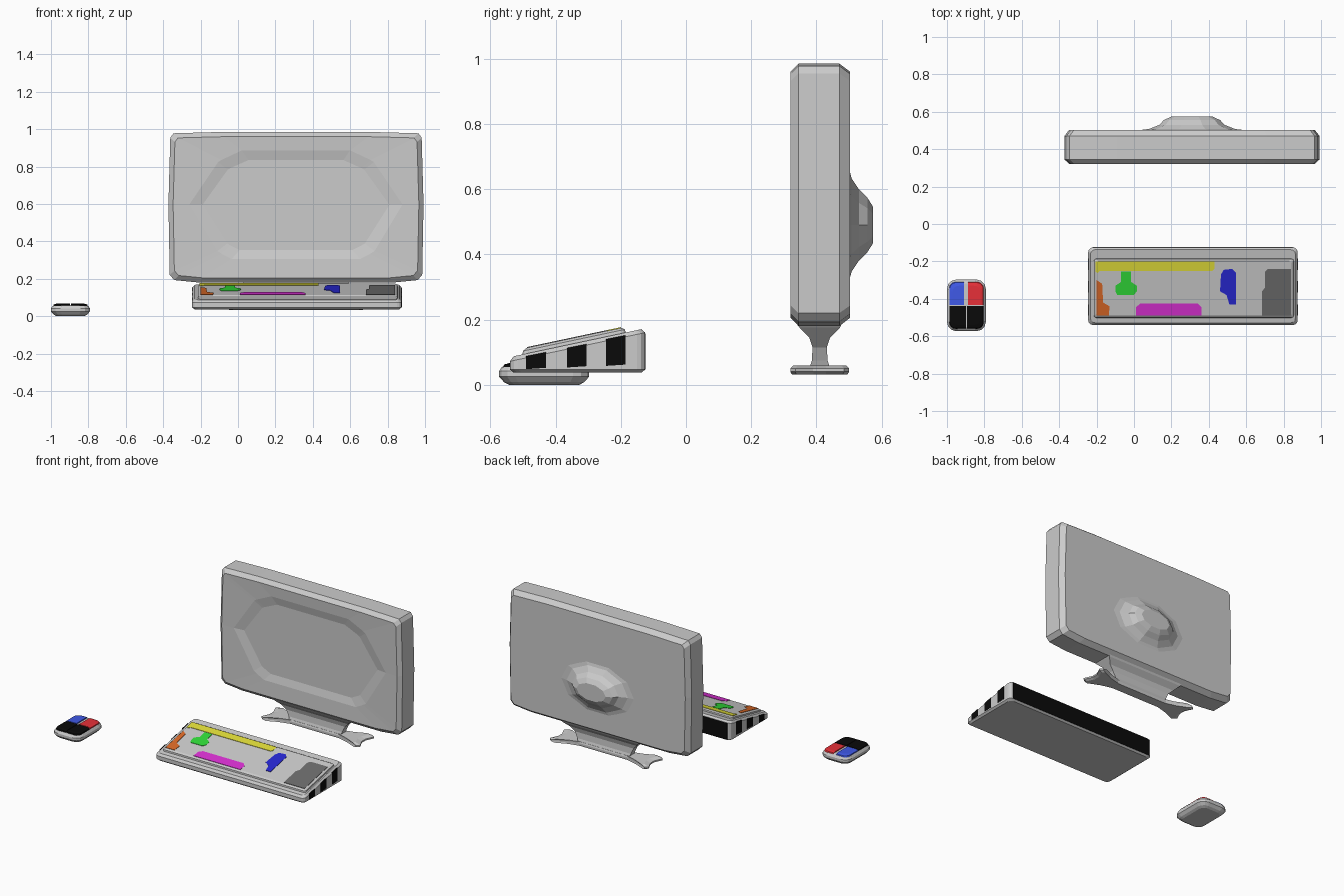
import bpy, bmesh, math

if "Cube" in bpy.data.objects:
    bpy.data.objects.remove(bpy.data.objects["Cube"])


def material(name, rgb):
    m = bpy.data.materials.new(name)
    m.diffuse_color = (*rgb, 1)
    m.use_nodes = True
    m.node_tree.nodes["Principled BSDF"].inputs["Base Color"].default_value = m.diffuse_color
    return m


BLACK = material("black", (0.003, 0.003, 0.003))
YELLOW = material("yellow", (0.75, 0.72, 0.04))
GREEN = material("green", (0.03, 0.7, 0.04))
BLUE = material("blue", (0.02, 0.02, 0.65))
SKY = material("light_blue", (0.05, 0.1, 0.8))
RED = material("red", (0.8, 0.03, 0.04))
PINK = material("magenta", (0.7, 0.03, 0.65))
ORANGE = material("orange", (0.7, 0.14, 0.02))
DARK = material("dark_grey", (0.15, 0.15, 0.15))


def loft(name, rings, mat=None):
    """Skin a list of equal-length point rings and cap both ends."""
    bm = bmesh.new()
    vr = [[bm.verts.new(p) for p in r] for r in rings]
    n = len(vr[0])
    for a, b in zip(vr, vr[1:]):
        for i in range(n):
            j = (i + 1) % n
            bm.faces.new((a[i], a[j], b[j], b[i]))
    bm.faces.new(vr[0])
    bm.faces.new(vr[-1])
    bmesh.ops.recalc_face_normals(bm, faces=bm.faces)
    me = bpy.data.meshes.new(name)
    bm.to_mesh(me)
    bm.free()
    ob = bpy.data.objects.new(name, me)
    bpy.context.collection.objects.link(ob)
    if mat:
        me.materials.append(mat)
    return ob


def rounded(x0, x1, y0, y1, r, seg=3):
    """Rounded rectangle outline, counter-clockwise."""
    pts = []
    corners = ((x1 - r, y1 - r), (x0 + r, y1 - r), (x0 + r, y0 + r), (x1 - r, y0 + r))
    for k, (cx, cy) in enumerate(corners):
        for i in range(seg + 1):
            a = math.pi / 2 * (k + i / seg)
            pts.append((cx + r * math.cos(a), cy + r * math.sin(a)))
    return pts


# Monitor: outline lofted front to back, with a shallow dished screen
CX, CZ = 0.31, 0.585
half = [(0.52, 0.18), (0.65, 0.193), (0.675, 0.22), (0.682, 0.6),
        (0.672, 0.955), (0.655, 0.978), (0.4, 0.985)]
outline = half + [(-x, z) for x, z in reversed(half)]


def screen_ring(y, inset=0.0):
    sx, sz = 1 - inset / 0.68, 1 - inset / 0.4
    return [(CX + x * sx, y, CZ + (z - CZ) * sz) for x, z in outline]


def oval_ring(y, rx, rz, cz):
    ring = []
    for x, z in outline:
        a = math.atan2((z - CZ) / 0.4, x / 0.68)
        ring.append((CX + rx * math.cos(a), y, cz + rz * math.sin(a)))
    return ring


loft("monitor", [oval_ring(0.338, 0.5, 0.29, CZ), oval_ring(0.326, 0.57, 0.35, CZ),
                 screen_ring(0.321, 0.025), screen_ring(0.345), screen_ring(0.47),
                 screen_ring(0.503, 0.025)])

# Bulge on the back
bulge = [(0.495, 0.34, 0.20), (0.508, 0.23, 0.15), (0.53, 0.175, 0.115),
         (0.556, 0.15, 0.088), (0.574, 0.11, 0.058)]
loft("monitor_back_bulge",
     [[(CX + rx * math.cos(i * math.tau / 10), y, 0.49 + rz * math.sin(i * math.tau / 10))
       for i in range(10)] for y, rx, rz in bulge])

# Stand neck, pinched towards the foot
neck = [(0.2, 0.30, 0.075), (0.175, 0.28, 0.062), (0.145, 0.25, 0.032),
        (0.115, 0.22, 0.022), (0.075, 0.20, 0.024), (0.05, 0.19, 0.032)]
loft("stand_neck", [[(CX + sx * hx, 0.41 + sy * hy, z)
                     for sx, sy in ((-1, -1), (1, -1), (1, 1), (-1, 1))]
                    for z, hx, hy in neck])

# Stand foot: bow-tie plate with flared tips
quarter = [(0.0, 0.03), (0.19, 0.034), (0.27, 0.055), (0.35, 0.09), (0.37, 0.075), (0.345, 0.02)]
side = quarter[1:] + [(x, -y) for x, y in reversed(quarter[1:])]
bow = side + [(-x, -y) for x, y in side]
loft("stand_foot", [[(CX + x * s, 0.41 + y * s, z) for x, y in bow]
                    for z, s in ((0.032, 0.95), (0.04, 1), (0.05, 1), (0.059, 0.9))])


# Keyboard: wedge body and raised key panel
def top_z(y):
    return 0.085 + 0.212 * (y + 0.54)


def key_ring(inset, zfun, x0=-0.245, x1=0.875, y0=-0.54, y1=-0.125, r=0.025):
    return [(x, y, zfun(y)) for x, y in
            rounded(x0 + inset, x1 - inset, y0 + inset, y1 - inset, r)]


loft("keyboard_body", [key_ring(0.012, lambda y: 0.037), key_ring(0, lambda y: 0.047),
                       key_ring(0, lambda y: top_z(y) - 0.013), key_ring(0.012, top_z)])
area = dict(x0=-0.215, x1=0.855, y0=-0.502, y1=-0.185, r=0.012)
loft("keyboard_panel", [key_ring(0, lambda y: top_z(y) - 0.005, **area),
                        key_ring(0.002, lambda y: top_z(y) + 0.01, **area),
                        key_ring(0.012, lambda y: top_z(y) + 0.017, **area)])


def key_patch(name, pts, mat):
    loft(name, [[(x, y, top_z(y) + h) for x, y in pts] for h in (0.01, 0.0195)], mat)


key_patch("function_keys", [(-0.205, -0.255), (-0.195, -0.262), (-0.18, -0.25), (0.42, -0.25),
                            (0.43, -0.24), (0.43, -0.2), (-0.205, -0.2)], YELLOW)
key_patch("modifier_keys", [(-0.2, -0.488), (-0.135, -0.488), (-0.13, -0.44), (-0.165, -0.42),
                            (-0.17, -0.32), (-0.2, -0.3)], ORANGE)
key_patch("movement_keys", [(-0.09, -0.38), (0.0, -0.38), (0.015, -0.36), (0.015, -0.33),
                            (-0.015, -0.31), (-0.015, -0.255), (-0.07, -0.255),
                            (-0.07, -0.31), (-0.1, -0.33), (-0.1, -0.36)], GREEN)
key_patch("space_keys", [(0.01, -0.488), (0.36, -0.488), (0.36, -0.445), (0.34, -0.425),
                         (0.035, -0.425), (0.01, -0.445)], PINK)
key_patch("enter_keys", [(0.51, -0.43), (0.545, -0.43), (0.545, -0.26), (0.525, -0.24),
                         (0.48, -0.245), (0.465, -0.27), (0.46, -0.36), (0.495, -0.38)], BLUE)
key_patch("number_pad", [(0.685, -0.488), (0.84, -0.488), (0.84, -0.24), (0.715, -0.24),
                         (0.7, -0.255), (0.7, -0.34), (0.685, -0.36)], DARK)

# Black stripes on both keyboard sides and the black back strip
for label, x in (("left", -0.245), ("right", 0.875)):
    for i, (y, lo, hi) in enumerate(((-0.46, 0.048, 0.094), (-0.335, 0.053, 0.119),
                                     (-0.215, 0.058, 0.146))):
        quad = [(y - 0.03, lo), (y + 0.03, lo + 0.004), (y + 0.03, hi + 0.006), (y - 0.03, hi - 0.006)]
        loft(f"keyboard_{label}_stripe_{i + 1}",
             [[(x + d, py, pz) for py, pz in quad] for d in (-0.0015, 0.0015)], BLACK)
loft("keyboard_back_strip",
     [[(-0.222, y, 0.047), (0.852, y, 0.047), (0.852, y, 0.158), (-0.222, y, 0.158)]
      for y in (-0.13, -0.1235)], BLACK)

# Mouse: rounded body lofted upwards
MX, MY = -0.896, -0.435
loft("mouse_body", [[(x, y, z) for x, y in
                     rounded(-1 + d, -0.792 - d, -0.573 + d, -0.297 - d, 0.05 - d * 0.5)]
                    for d, z in ((0.03, 0.0), (0.015, 0.008), (0.0, 0.025),
                                 (0.0, 0.042), (0.008, 0.054), (0.022, 0.06))])


# Mouse buttons: four quadrants with one rounded outer corner
def button(name, sx, sy, gap, mat):
    def ring(w, h, z):
        r = 0.035
        pts = [(gap, 0.003), (w, 0.003)]
        pts += [(w - r + r * math.cos(a), h - r + r * math.sin(a))
                for a in (i * math.pi / 8 for i in range(5))]
        pts.append((gap, h))
        return [(MX + sx * x, MY + sy * y, z) for x, y in pts]
    loft(name, [ring(0.092, 0.126, 0.054), ring(0.09, 0.122, 0.0625), ring(0.075, 0.105, 0.067)], mat)


button("mouse_left_button", -1, 1, 0.012, SKY)
button("mouse_right_button", 1, 1, 0.008, RED)
button("mouse_left_grip", -1, -1, 0.002, BLACK)
button("mouse_right_grip", 1, -1, 0.002, BLACK)
